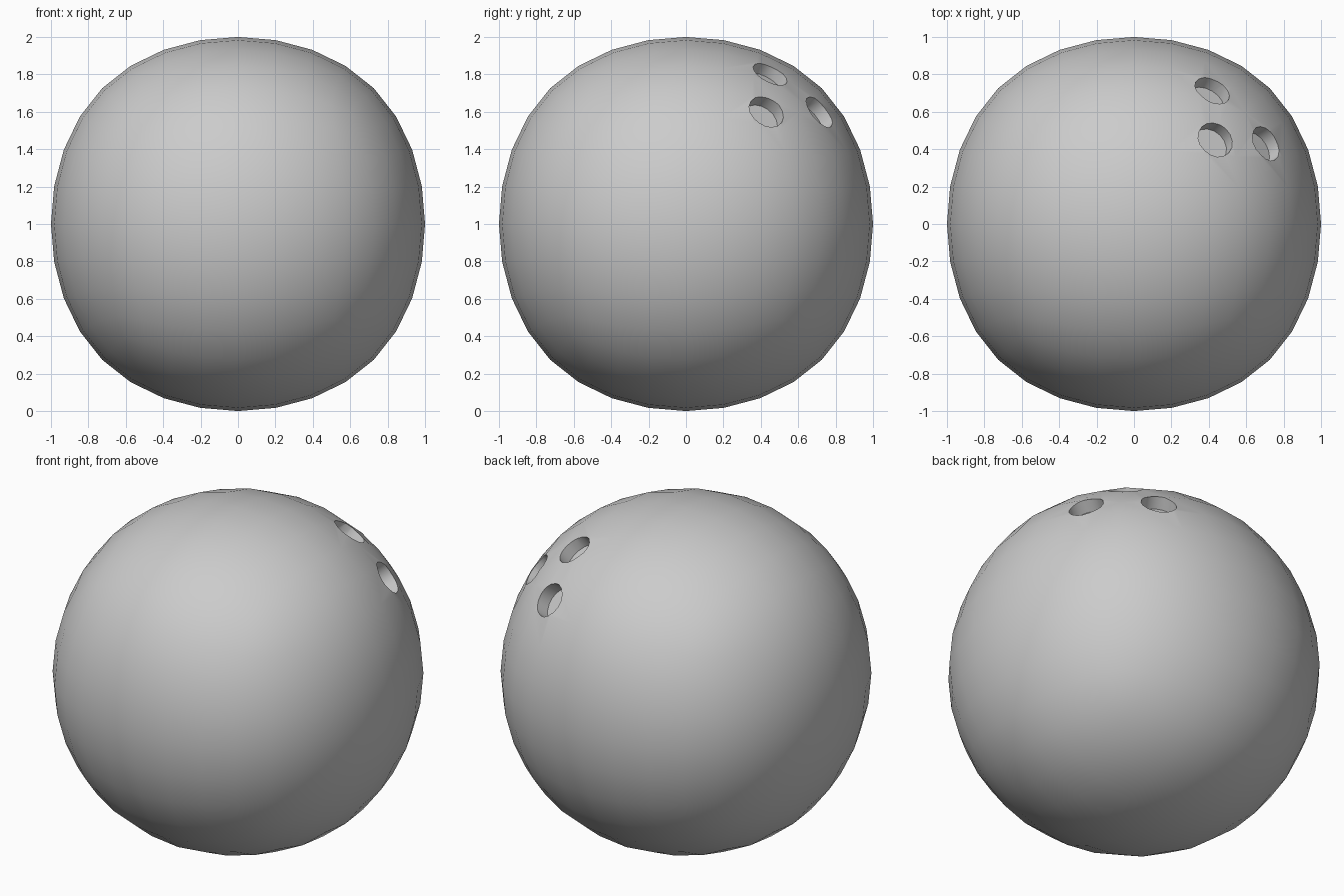
import bpy
from mathutils import Vector

if "Cube" in bpy.data.objects:
    bpy.data.objects.remove(bpy.data.objects["Cube"])

CENTRE = Vector((0, 0, 1))

# Ball: a cube rounded by subdivision, sized so its face centres reach radius 1
bpy.ops.mesh.primitive_cube_add(size=2 / 0.83951, location=CENTRE)
ball = bpy.context.object
ball.name = "ball"
sub = ball.modifiers.new("round", 'SUBSURF')
sub.levels = sub.render_levels = 3


# Finger hole cutter: a short cylinder aimed at the ball's centre
def hole_cutter(name, direction, surface, radius=0.1, depth=0.07):
    d = Vector(direction).normalized()
    length = depth + 0.2
    bpy.ops.mesh.primitive_cylinder_add(
        vertices=16, radius=radius, depth=length,
        location=CENTRE + d * (surface - depth + length / 2),
        rotation=d.to_track_quat('Z', 'Y').to_euler())
    cutter = bpy.context.object
    cutter.name = name
    cutter.hide_render = True
    cut = ball.modifiers.new(name, 'BOOLEAN')
    cut.operation = 'DIFFERENCE'
    cut.solver = 'EXACT'
    cut.object = cutter
    return cutter


cutters = [
    hole_cutter("thumb_hole", (0.435, 0.45, 0.80), 1.015),
    hole_cutter("finger_hole_right", (0.705, 0.43, 0.60), 1.015),
    hole_cutter("finger_hole_back", (0.42, 0.715, 0.60), 1.015),
]

# Apply the stack, remove cutters, then smooth while keeping hole rims sharp
bpy.ops.object.select_all(action='DESELECT')
ball.select_set(True)
bpy.context.view_layer.objects.active = ball
for mod in list(ball.modifiers):
    bpy.ops.object.modifier_apply(modifier=mod.name)
for c in cutters:
    bpy.data.objects.remove(c)
bpy.ops.object.shade_smooth_by_angle(angle=0.5)
